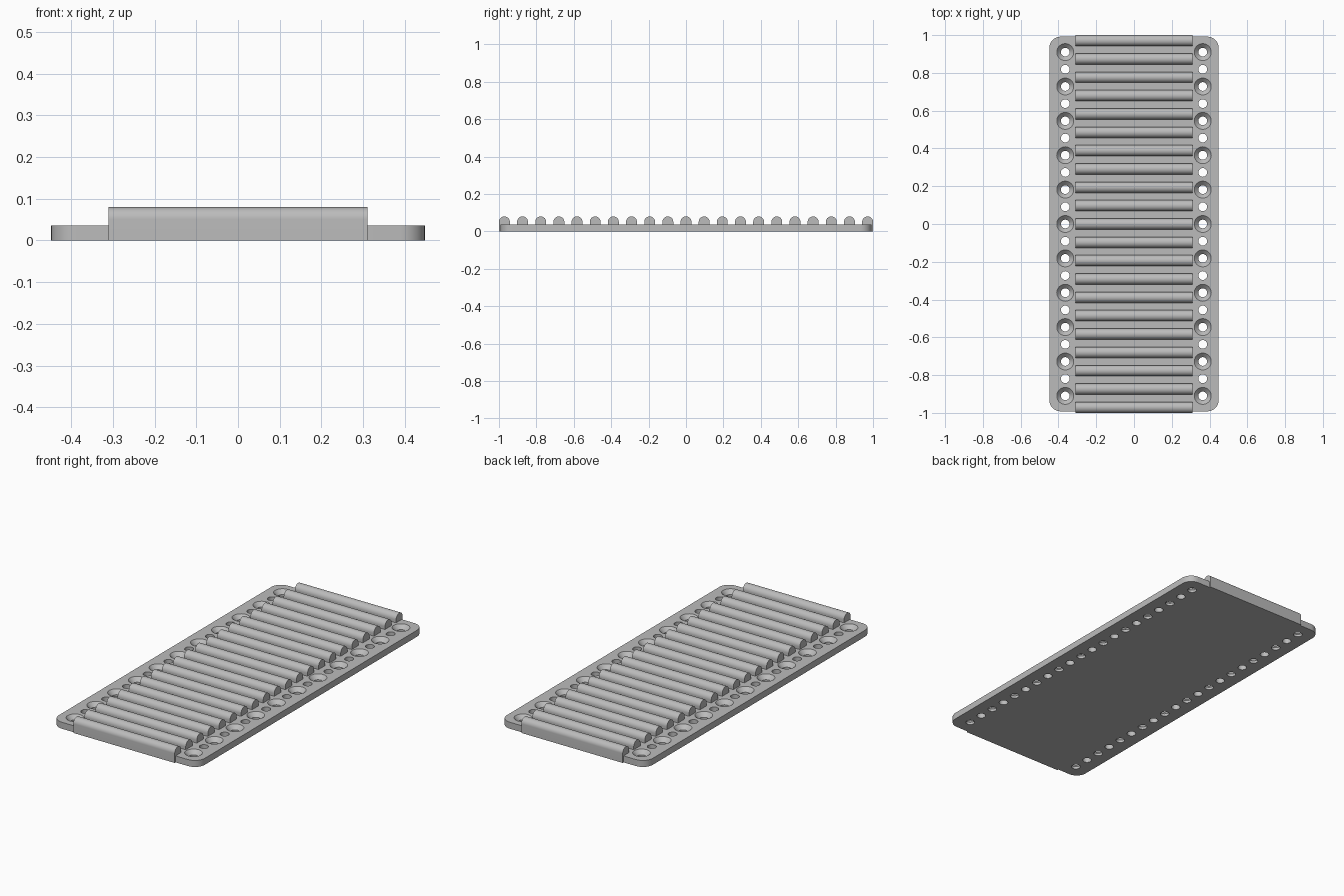
import bpy, bmesh, math
from mathutils import Vector

if "Cube" in bpy.data.objects:
    bpy.data.objects.remove(bpy.data.objects["Cube"])

HALF_X, HALF_Y, THICK, CORNER = 0.448, 0.992, 0.036, 0.06
RIB_X, RIB_R, RIB_TOP, RIB_COUNT = 0.311, 0.029, 0.08, 21
HOLE_X, HOLE_R, SINK_R, HOLE_PITCH = 0.364, 0.023, 0.045, 0.091

grey = bpy.data.materials.new("plain grey")
grey.use_nodes = True
colour = (0.5, 0.5, 0.5, 1)
grey.diffuse_color = colour
grey.node_tree.nodes["Principled BSDF"].inputs["Base Color"].default_value = colour


def make_object(name, bm):
    bmesh.ops.recalc_face_normals(bm, faces=bm.faces)
    mesh = bpy.data.meshes.new(name)
    bm.to_mesh(mesh)
    bm.free()
    mesh.materials.append(grey)
    obj = bpy.data.objects.new(name, mesh)
    bpy.context.collection.objects.link(obj)
    return obj


def extrude_outline(bm, points, offset):
    face = bm.faces.new([bm.verts.new(p) for p in points])
    out = bmesh.ops.extrude_face_region(bm, geom=[face])
    verts = [v for v in out["geom"] if isinstance(v, bmesh.types.BMVert)]
    bmesh.ops.translate(bm, verts=verts, vec=offset)


def lathe(bm, x, y, profile, sides=32):
    """Closed solid turned around a vertical axis, profile of (radius, z) from bottom up."""
    rings = []
    for r, z in profile:
        turns = [math.tau * i / sides for i in range(sides)]
        rings.append([bm.verts.new((x + r * math.cos(a), y + r * math.sin(a), z)) for a in turns])
    for low, high in zip(rings, rings[1:]):
        for i in range(sides):
            j = (i + 1) % sides
            bm.faces.new((low[i], low[j], high[j], high[i]))
    bm.faces.new(rings[0][::-1])
    bm.faces.new(rings[-1])


def smooth(obj):
    bpy.ops.object.select_all(action="DESELECT")
    obj.select_set(True)
    bpy.context.view_layer.objects.active = obj
    bpy.ops.object.shade_smooth_by_angle(angle=math.radians(30))


# Base plate with rounded corners
outline = []
for quarter, (sx, sy) in enumerate([(1, 1), (-1, 1), (-1, -1), (1, -1)]):
    for i in range(9):
        a = math.pi / 2 * (quarter + i / 8)
        outline.append((sx * (HALF_X - CORNER) + CORNER * math.cos(a),
                        sy * (HALF_Y - CORNER) + CORNER * math.sin(a), 0))
bm = bmesh.new()
extrude_outline(bm, outline, Vector((0, 0, THICK)))
plate = make_object("base_plate", bm)

# Screw holes: countersunk and plain ones alternate along both sides
sink_z = THICK - (SINK_R - HOLE_R)
plain = [(HOLE_R, -0.02), (HOLE_R, THICK + 0.02)]
sunk = [(HOLE_R, -0.02), (HOLE_R, sink_z), (SINK_R, THICK), (SINK_R, THICK + 0.02)]
bm = bmesh.new()
for side in (-1, 1):
    for i in range(-10, 11):
        lathe(bm, side * HOLE_X, i * HOLE_PITCH, sunk if i % 2 == 0 else plain)
cutter = make_object("hole_cutter", bm)
cutter.hide_render = True
cut = plate.modifiers.new("holes", "BOOLEAN")
cut.operation, cut.solver, cut.object = "DIFFERENCE", "EXACT", cutter
bpy.context.view_layer.objects.active = plate
bpy.ops.object.modifier_apply(modifier=cut.name)
bpy.data.objects.remove(cutter)
smooth(plate)

# Round-topped ribs across the plate; the two end ribs reach the ground
pitch = 2 * (1 - RIB_R) / (RIB_COUNT - 1)
for n in range(RIB_COUNT):
    y = -1 + RIB_R + n * pitch
    base = 0 if n in (0, RIB_COUNT - 1) else THICK - 0.002
    arc = [math.pi * i / 24 for i in range(25)]
    profile = [(-RIB_X, y + RIB_R * math.cos(a), RIB_TOP - RIB_R + RIB_R * math.sin(a)) for a in arc]
    profile += [(-RIB_X, y - RIB_R, base), (-RIB_X, y + RIB_R, base)]
    bm = bmesh.new()
    extrude_outline(bm, profile, Vector((2 * RIB_X, 0, 0)))
    smooth(make_object(f"rib_{n + 1}", bm))
